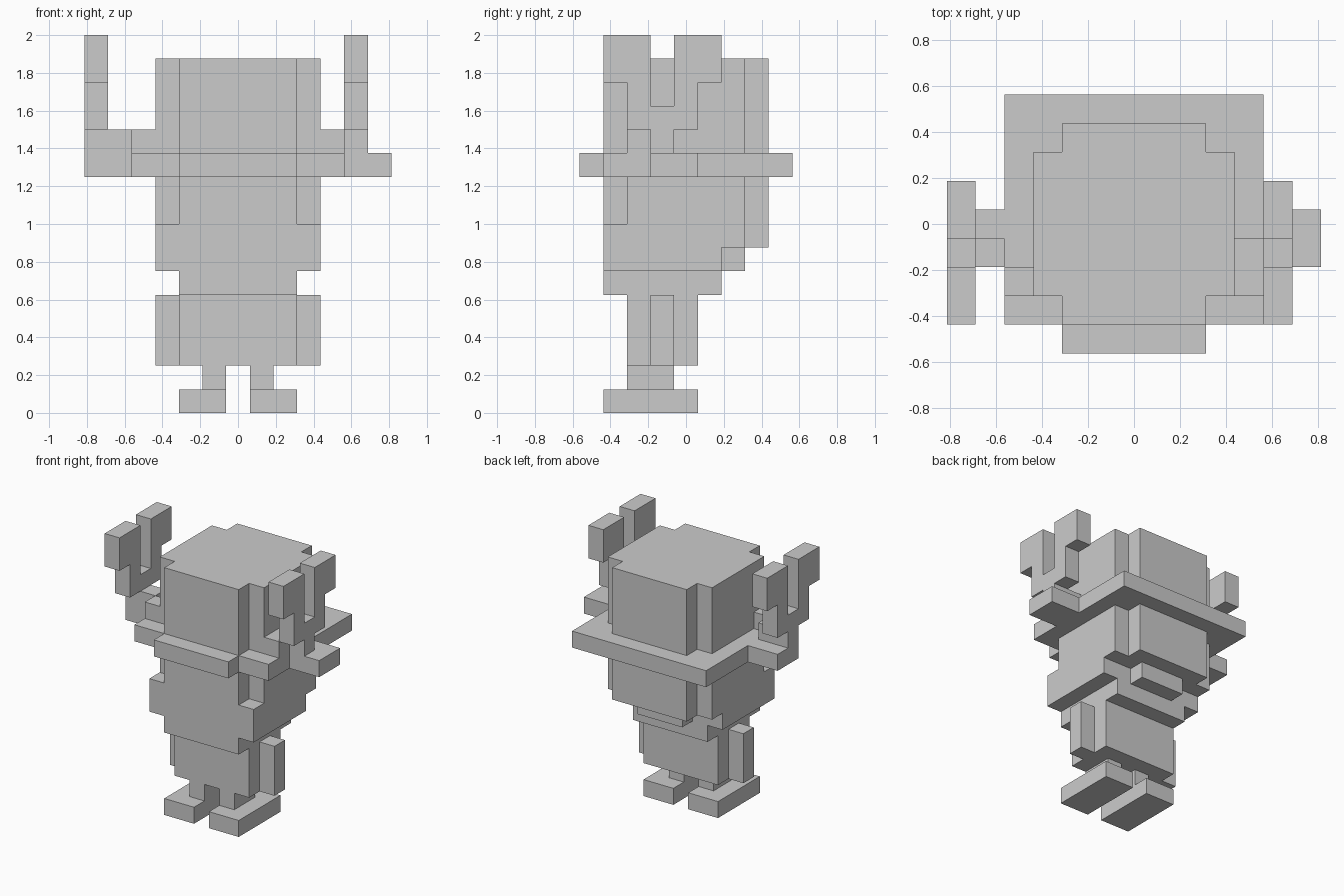
import bpy
import bmesh
from mathutils import Vector

U = 0.125  # edge of one block

cube = bpy.data.objects.get("Cube")
if cube:
    bpy.data.objects.remove(cube, do_unlink=True)

grey = bpy.data.materials.new("plain_grey")
grey.use_nodes = True
colour = (0.6, 0.6, 0.6, 1)
grey.diffuse_color = colour
grey.node_tree.nodes["Principled BSDF"].inputs["Base Color"].default_value = colour


def prism(name, outline, axis, lo, hi):
    """Extrude a flat outline along x or z, measured in blocks."""
    bm = bmesh.new()
    place = (lambda a, b: (lo, a, b)) if axis == "x" else (lambda a, b: (a, b, lo))
    face = bm.faces.new([bm.verts.new(Vector(place(a, b)) * U) for a, b in outline])
    step = Vector((hi - lo, 0, 0)) if axis == "x" else Vector((0, 0, hi - lo))
    new = bmesh.ops.extrude_face_region(bm, geom=[face])["geom"]
    bmesh.ops.translate(bm, vec=step * U,
                        verts=[g for g in new if isinstance(g, bmesh.types.BMVert)])
    bmesh.ops.recalc_face_normals(bm, faces=bm.faces)
    mesh = bpy.data.meshes.new(name)
    bm.to_mesh(mesh)
    bm.free()
    mesh.materials.append(grey)
    obj = bpy.data.objects.new(name, mesh)
    bpy.context.collection.objects.link(obj)
    return obj


def box(name, x, y, z):
    """Box from its ranges on each axis."""
    outline = [(x[0], y[0]), (x[1], y[0]), (x[1], y[1]), (x[0], y[1])]
    return prism(name, outline, "z", *z)


def mirrored(half):
    """Close an outline drawn on the +x half, front to back."""
    return half + [(-x, y) for x, y in reversed(half)]


# Feet, legs and arms
for side, s in (("left", 1), ("right", -1)):
    box(side + "_foot", (0.5 * s, 2.5 * s), (-3.5, 0.5), (0, 1))
    box(side + "_leg", (0.5 * s, 1.5 * s), (-2.5, -0.5), (1, 2))
    box(side + "_arm", (2.5 * s, 3.5 * s), (-1.5, -0.5), (2, 5))

# Body
box("body", (-2.5, 2.5), (-2.5, 0.5), (2, 5))

# Head, from the chin upwards
box("chin", (-2.5, 2.5), (-3.5, 1.5), (5, 6))
box("jaw", (-3.5, 3.5), (-3.5, 1.5), (6, 7))
box("nape", (-1.5, 1.5), (1.5, 2.5), (6, 7))
cheek = mirrored([(3.5, -3.5), (3.5, 2.5), (2.5, 2.5), (2.5, 3.5)])
prism("cheeks", cheek, "z", 7, 8)
rounded = mirrored([(2.5, -3.5), (2.5, -2.5), (3.5, -2.5),
                    (3.5, 2.5), (2.5, 2.5), (2.5, 3.5)])
prism("face", rounded, "z", 8, 10)

# Hat brim with front peak and side flaps, and the crown
brim = mirrored([(2.5, -4.5), (2.5, -3.5), (4.5, -3.5), (4.5, -1.5), (6.5, -1.5),
                 (6.5, 0.5), (4.5, 0.5), (4.5, 4.5)])
prism("hat_brim", brim, "z", 10, 11)
prism("hat_crown", rounded, "z", 11, 15)

# Forked antlers standing on the flaps
antler = [(-1.5, 11), (-0.5, 11), (-0.5, 12), (0.5, 12), (0.5, 14), (1.5, 14),
          (1.5, 16), (-0.5, 16), (-0.5, 13), (-1.5, 13), (-1.5, 16), (-3.5, 16),
          (-3.5, 14), (-2.5, 14), (-2.5, 12), (-1.5, 12)]
prism("left_antler", antler, "x", 4.5, 5.5)
prism("right_antler", antler, "x", -6.5, -5.5)
box("left_antler_root", (3.5, 4.5), (-2.5, -0.5), (11, 12))
box("right_antler_root", (-4.5, -3.5), (-2.5, -1.5), (11, 12))
box("right_antler_link", (-5.5, -4.5), (-1.5, -0.5), (11, 12))
